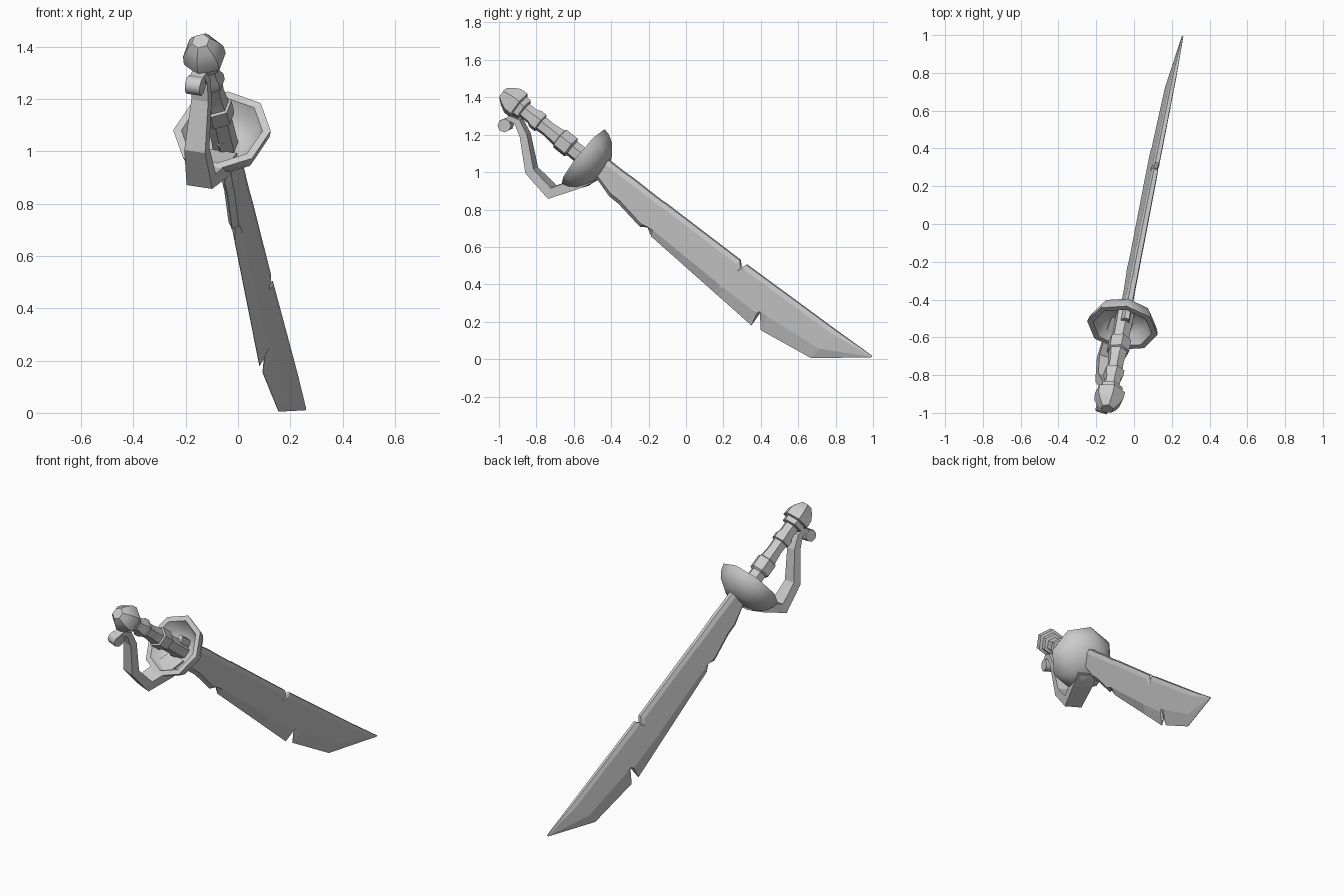
import bpy, bmesh, math
from mathutils import Vector

cube = bpy.data.objects.get("Cube")
if cube:
    bpy.data.objects.remove(cube, do_unlink=True)

steel = bpy.data.materials.new("grey_steel")
steel.use_nodes = True
GREY = (0.6, 0.6, 0.6, 1)
steel.diffuse_color = GREY
steel.node_tree.nodes["Principled BSDF"].inputs["Base Color"].default_value = GREY

# The sword lies in one tilted plane; side-on (y, z) positions map onto it
NORMAL = Vector((1, -0.31, -0.15)).normalized()
AXIS = Vector((0.19, 1, -0.8)).normalized()
UP = NORMAL.cross(AXIS)


def place(y, z, n=0.0):
    return Vector((-0.053 + 0.31 * y + 0.15 * z, y, z)) + NORMAL * n


def make(name, rings, smooth=None, closed=False):
    """Skin a row of equal closed loops; cap the ends unless closed."""
    bm = bmesh.new()
    loops = [[bm.verts.new(p) for p in ring] for ring in rings]
    count = len(loops[0])
    pairs = list(zip(loops, loops[1:]))
    for a, b in pairs:
        for i in range(count):
            j = (i + 1) % count
            bm.faces.new((a[i], a[j], b[j], b[i]))
    if not closed:
        bm.faces.new(loops[0])
        bm.faces.new(loops[-1])
    bmesh.ops.remove_doubles(bm, verts=bm.verts, dist=0.0005)
    bmesh.ops.recalc_face_normals(bm, faces=bm.faces)
    mesh = bpy.data.meshes.new(name)
    bm.to_mesh(mesh)
    bm.free()
    mesh.materials.append(steel)
    obj = bpy.data.objects.new(name, mesh)
    bpy.context.collection.objects.link(obj)
    if smooth:
        bpy.ops.object.select_all(action='DESELECT')
        obj.select_set(True)
        bpy.context.view_layer.objects.active = obj
        bpy.ops.object.shade_smooth_by_angle(angle=math.radians(smooth))
    return obj


def lathe(name, origin, profile, sides, phase, smooth, closed=False):
    rings = []
    for s, r in profile:
        ring = []
        for k in range(sides):
            a = math.radians(phase) + math.tau * k / sides
            ring.append(origin + AXIS * s + (NORMAL * math.cos(a) + UP * math.sin(a)) * r)
        rings.append(ring)
    return make(name, rings, smooth, closed)


# Blade: spine y, z, edge y, z, bevel share; notches are paired stations
stations = [
    (-.50, 1.13, -.56, 1.02, .15), (-.40, 1.055, -.48, .97, .15),
    (-.33, 1.0, -.41, .87, .15), (-.28, .965, -.36, .83, .15),
    (-.16, .87, -.245, .706, .12), (-.12, .84, -.205, .705, .04),
    (-.11, .835, -.185, .655, .2), (.29, .53, .15, .358, .25),
    (.295, .49, .155, .353, .25), (.325, .505, .17, .34, .25),
    (.46, .406, .35, .18, .3), (.50, .376, .395, .25, .05),
    (.505, .373, .40, .155, .35), (.80, .156, .67, .005, .35),
    (.995, .018, .99, .01, .4),
]
blade_rings = []
for sy, sz, ey, ez, share in stations:
    spine, edge = Vector((sy, sz)), Vector((ey, ez))
    span = edge - spine
    shoulder = spine + span * min(0.3, 0.025 / span.length)
    bevel = edge - span * share
    thick = 0.022 - 0.008 * (sy + 0.5) / 1.5
    if span.length < 0.05:
        thick = 0.004
    half = [(spine, thick * 0.6), (shoulder, thick), (bevel, thick), (edge, 0.001)]
    ring = [place(p.x, p.y, n) for p, n in half]
    ring += [place(p.x, p.y, -n) for p, n in reversed(half)]
    blade_rings.append(ring)
make("blade", blade_rings)

# Bowl guard: inner surface, flat rim, outer surface
centre = place(-.55, 1.08)
lathe("bowl_guard", centre,
      [(.095, 0), (.09, .07), (.06, .125), (0, .158), (0, .19), (.035, .182),
       (.077, .157), (.12, .1), (.13, 0)], 8, 10, 50, closed=True)

# Grip with collars
lathe("grip", centre,
      [(-.42, .045), (-.35, .045), (-.33, .056), (-.295, .056), (-.29, .045),
       (-.24, .043), (-.19, .048), (-.165, .052), (-.16, .062), (-.085, .062),
       (-.075, .048), (.1, .05)], 6, 90, 35)

# Pommel
lathe("pommel", centre,
      [(-.555, .035), (-.525, .06), (-.49, .08), (-.445, .083), (-.44, .066),
       (-.41, .064), (-.405, .045)], 6, 90, 35)

# Knuckle bow: y, z, half width, half thickness
path = [(-.50, .975, .06, .03), (-.58, .94, .06, .028), (-.715, .893, .052, .03),
        (-.825, 1.01, .042, .024), (-.86, 1.2, .034, .02),
        (-.895, 1.272, .03, .017), (-.935, 1.29, .028, .015), (-.97, 1.265, .026, .015)]
bow_rings = []
for i, (y, z, w, t) in enumerate(path):
    before, after = path[max(i - 1, 0)], path[min(i + 1, len(path) - 1)]
    along = Vector((after[0] - before[0], after[1] - before[1])).normalized()
    side = Vector((-along.y, along.x)) * t
    bow_rings.append([place(y + side.x * a, z + side.y * a, w * b)
                      for a, b in ((1, 1), (1, -1), (-1, -1), (-1, 1))])
make("knuckle_bow", bow_rings)

# Curled end of the bow
curl = [[place(-.963 + .036 * math.cos(math.tau * k / 8),
               1.253 + .036 * math.sin(math.tau * k / 8), n) for k in range(8)]
        for n in (-.03, .03)]
make("bow_curl", curl, 50)
